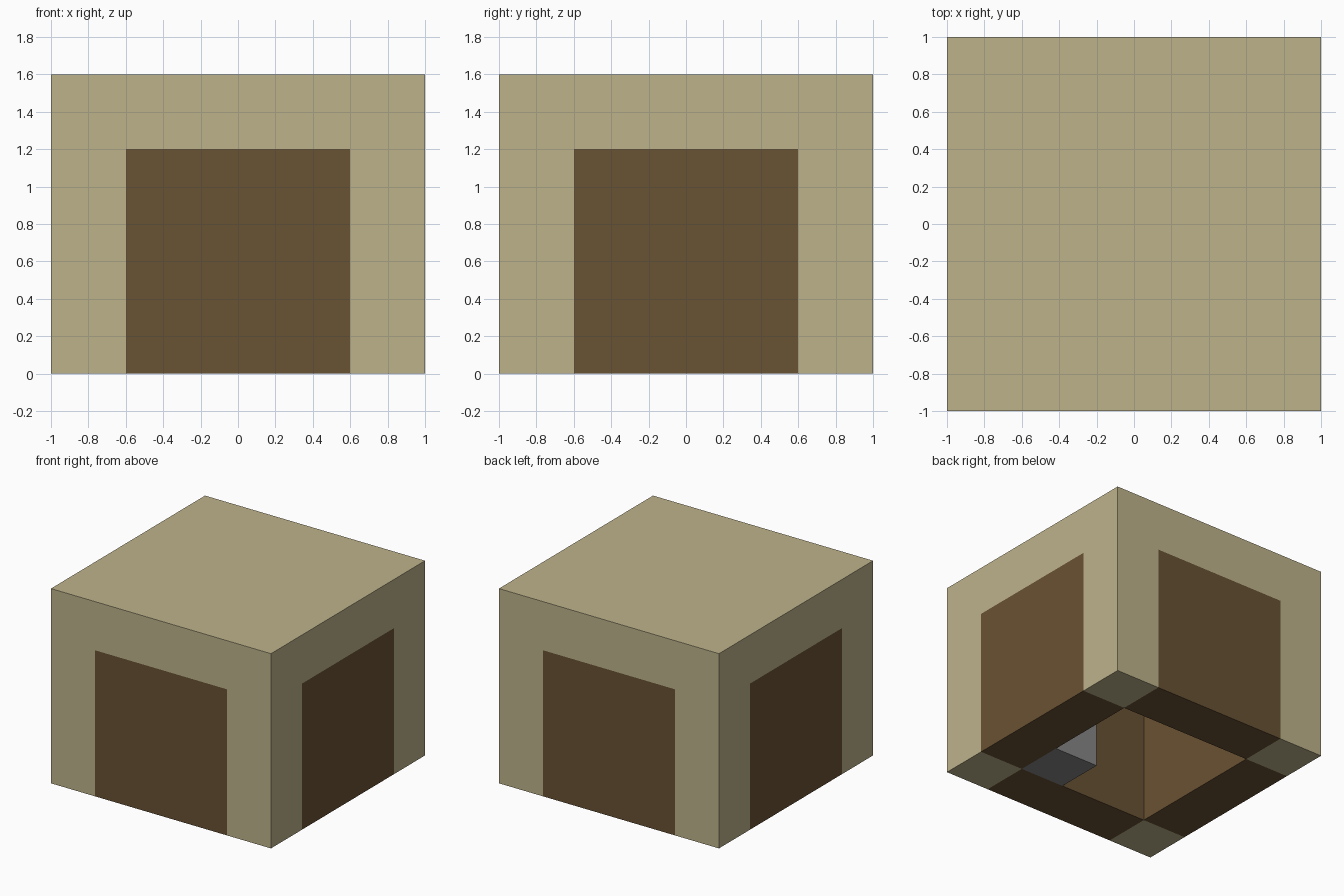
import bpy
import bmesh
from mathutils import Vector

default_cube = bpy.data.objects.get("Cube")
if default_cube:
    bpy.data.objects.remove(default_cube, do_unlink=True)

UNIT = 0.4            # wall thickness and block size
HALF = 1.0            # half of the outer width
INNER = HALF - UNIT   # half of the room width
WALL_TOP = 3 * UNIT
TOP = 4 * UNIT


def make_material(name, rgb):
    mat = bpy.data.materials.new(name)
    mat.use_nodes = True
    colour = (*rgb, 1.0)
    mat.diffuse_color = colour
    bsdf = next(n for n in mat.node_tree.nodes if n.type == 'BSDF_PRINCIPLED')
    bsdf.inputs["Base Color"].default_value = colour
    return mat


def make_box(name, low, high, mat):
    """Flat-shaded box between two opposite corners."""
    low, high = Vector(low), Vector(high)
    centre, size = (low + high) / 2, high - low
    bm = bmesh.new()
    bmesh.ops.create_cube(bm, size=1.0)
    bmesh.ops.scale(bm, vec=size, verts=bm.verts)
    mesh = bpy.data.meshes.new(name)
    bm.to_mesh(mesh)
    bm.free()
    mesh.materials.append(mat)
    obj = bpy.data.objects.new(name, mesh)
    obj.location = centre
    bpy.context.collection.objects.link(obj)
    return obj


tan = make_material("pale_tan", (0.51, 0.45, 0.258))
brown = make_material("wood_brown", (0.141, 0.084, 0.033))
grey = make_material("stone_grey", (0.235, 0.235, 0.235))

# Roof slab
make_box("roof", (-HALF, -HALF, WALL_TOP), (HALF, HALF, TOP), tan)

# Corner posts
for y_name, y in (("front", -HALF), ("back", INNER)):
    for x_name, x in (("right", -HALF), ("left", INNER)):
        make_box(f"{y_name}_{x_name}_post", (x, y, 0),
                 (x + UNIT, y + UNIT, WALL_TOP), tan)

# Walls flush between the posts
for name, start in (("front_wall", -HALF), ("back_wall", INNER)):
    make_box(name, (-INNER, start, 0), (INNER, start + UNIT, WALL_TOP), brown)
for name, start in (("right_wall", -HALF), ("left_wall", INNER)):
    make_box(name, (start, -INNER, 0), (start + UNIT, INNER, WALL_TOP), brown)

# Stone block in the front left corner of the room
make_box("stone_block", (INNER - UNIT, -INNER, 0), (INNER, UNIT - INNER, UNIT), grey)
